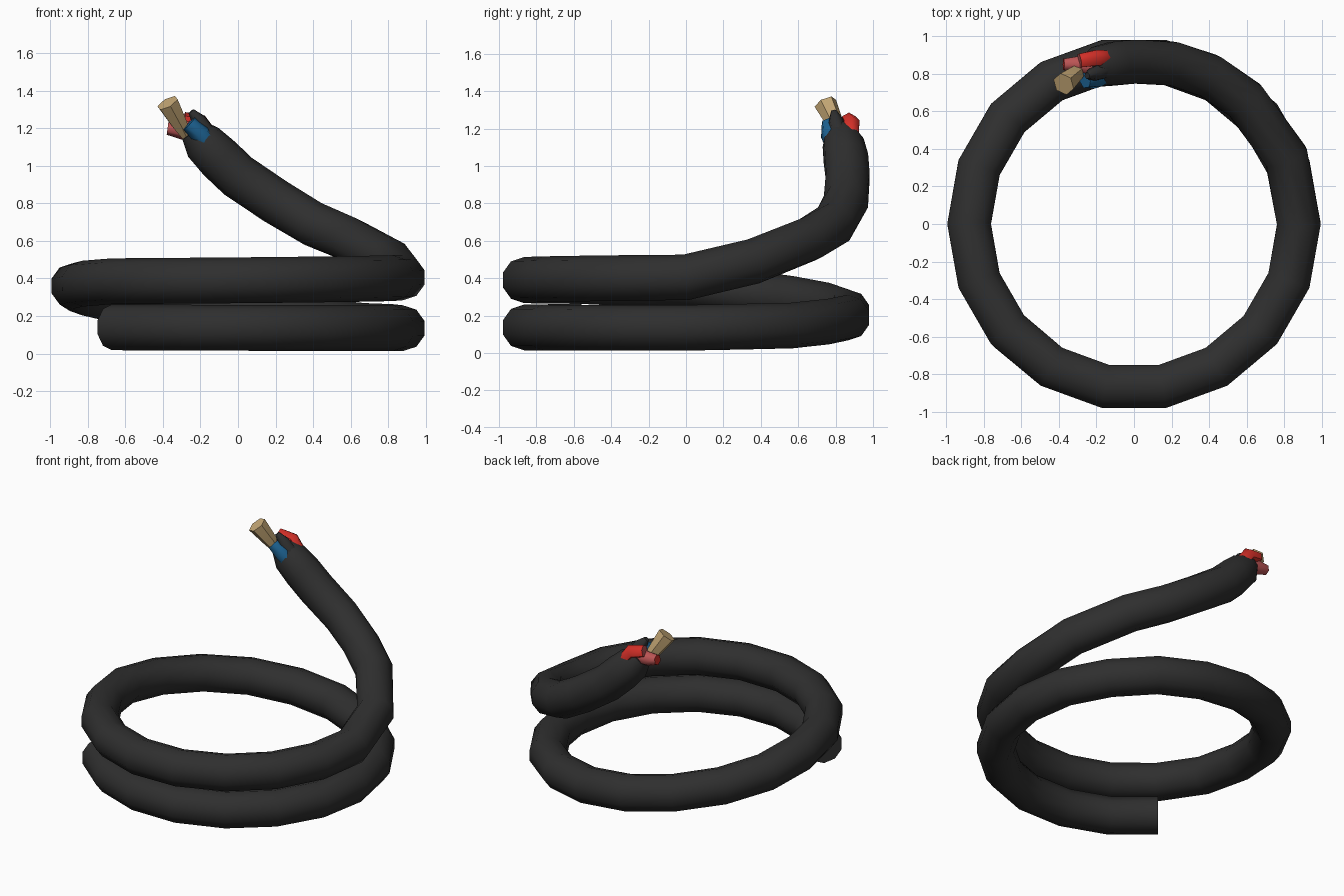
import bpy, bmesh, math
from mathutils import Vector

if "Cube" in bpy.data.objects:
    bpy.data.objects.remove(bpy.data.objects["Cube"])


def material(name, rgb):
    m = bpy.data.materials.new(name)
    m.use_nodes = True
    m.diffuse_color = (*rgb, 1)
    bsdf = m.node_tree.nodes["Principled BSDF"]
    bsdf.inputs["Base Color"].default_value = (*rgb, 1)
    bsdf.inputs["Roughness"].default_value = 0.8
    return m


black = material("black rubber", (0.028, 0.028, 0.028))
red = material("red insulation", (0.68, 0.03, 0.022))
pink = material("pale red core", (0.5, 0.09, 0.09))
blue = material("blue insulation", (0.012, 0.12, 0.28))
cream = material("cream strand", (0.56, 0.39, 0.18))


def sweep(name, path, radii, sides, mat, cap_mat=None, smooth=60):
    """Tube through the path points with a radius for each point."""
    pts = [Vector(p) for p in path]
    bm = bmesh.new()
    rings = []
    for i, p in enumerate(pts):
        tangent = pts[min(i + 1, len(pts) - 1)] - pts[max(i - 1, 0)]
        side = tangent.cross(Vector((0, 0, 1))).normalized()
        up = side.cross(tangent).normalized()
        ring = []
        for k in range(sides):
            a = math.tau * (k + 0.5) / sides
            ring.append(bm.verts.new(p + radii[i] * (side * math.cos(a) + up * math.sin(a))))
        rings.append(ring)
    for a, b in zip(rings, rings[1:]):
        for k in range(sides):
            n = (k + 1) % sides
            bm.faces.new((a[k], a[n], b[n], b[k]))
    bm.faces.new(rings[0])
    end = bm.faces.new(rings[-1])
    if cap_mat:
        end.material_index = 1
    bmesh.ops.recalc_face_normals(bm, faces=bm.faces)
    mesh = bpy.data.meshes.new(name)
    bm.to_mesh(mesh)
    bm.free()
    mesh.materials.append(mat)
    if cap_mat:
        mesh.materials.append(cap_mat)
    ob = bpy.data.objects.new(name, mesh)
    bpy.context.collection.objects.link(ob)
    bpy.ops.object.select_all(action='DESELECT')
    ob.select_set(True)
    bpy.context.view_layer.objects.active = ob
    bpy.ops.object.shade_smooth_by_angle(angle=math.radians(smooth))
    return ob


# Height of the coil by unwrapped angle in degrees
heights = [(220, .14), (270, .137), (360, .135), (400, .147), (450, .2),
           (500, .29), (540, .36), (580, .385), (630, .39), (720, .405)]


def coil_height(angle):
    for (a, za), (b, zb) in zip(heights, heights[1:]):
        if angle <= b:
            return za + (zb - za) * (angle - a) / (b - a)
    return heights[-1][1]


# Cable: coil, then the free end climbing across the back
cable = []
for step in range(26):
    angle = 220 + 20 * step
    t = math.radians(angle)
    cable.append((.878 * math.cos(t), .878 * math.sin(t), coil_height(angle)))
cable += [(.81, .36, .49), (.59, .66, .61), (.4, .79, .69), (.2, .855, .81),
          (0, .865, .945), (-.1, .855, 1.04), (-.185, .84, 1.125), (-.24, .83, 1.19)]
radii = [.122] * (len(cable) - 2) + [.112, .075]
sweep("cable_sheath", cable, radii, 10, black)

# Frayed inner wires at the free end
sweep("black_wire", [(-.15, .82, 1.15), (-.21, .8, 1.24), (-.25, .79, 1.29)],
      [.05, .042, .018], 6, black)
sweep("blue_wire", [(-.15, .8, 1.1), (-.2, .775, 1.17), (-.26, .765, 1.225)],
      [.05, .056, .045], 6, blue)
sweep("red_wire", [(-.16, .885, 1.17), (-.2, .885, 1.225), (-.29, .87, 1.245)],
      [.045, .048, .042], 6, red, pink)
sweep("red_wire_core", [(-.22, .84, 1.19), (-.3, .85, 1.19), (-.375, .85, 1.2)],
      [.055, .05, .035], 6, pink, red)
sweep("cream_strand", [(-.27, .83, 1.14), (-.31, .8, 1.22), (-.375, .745, 1.335)],
      [.02, .045, .062], 6, cream, smooth=30)
